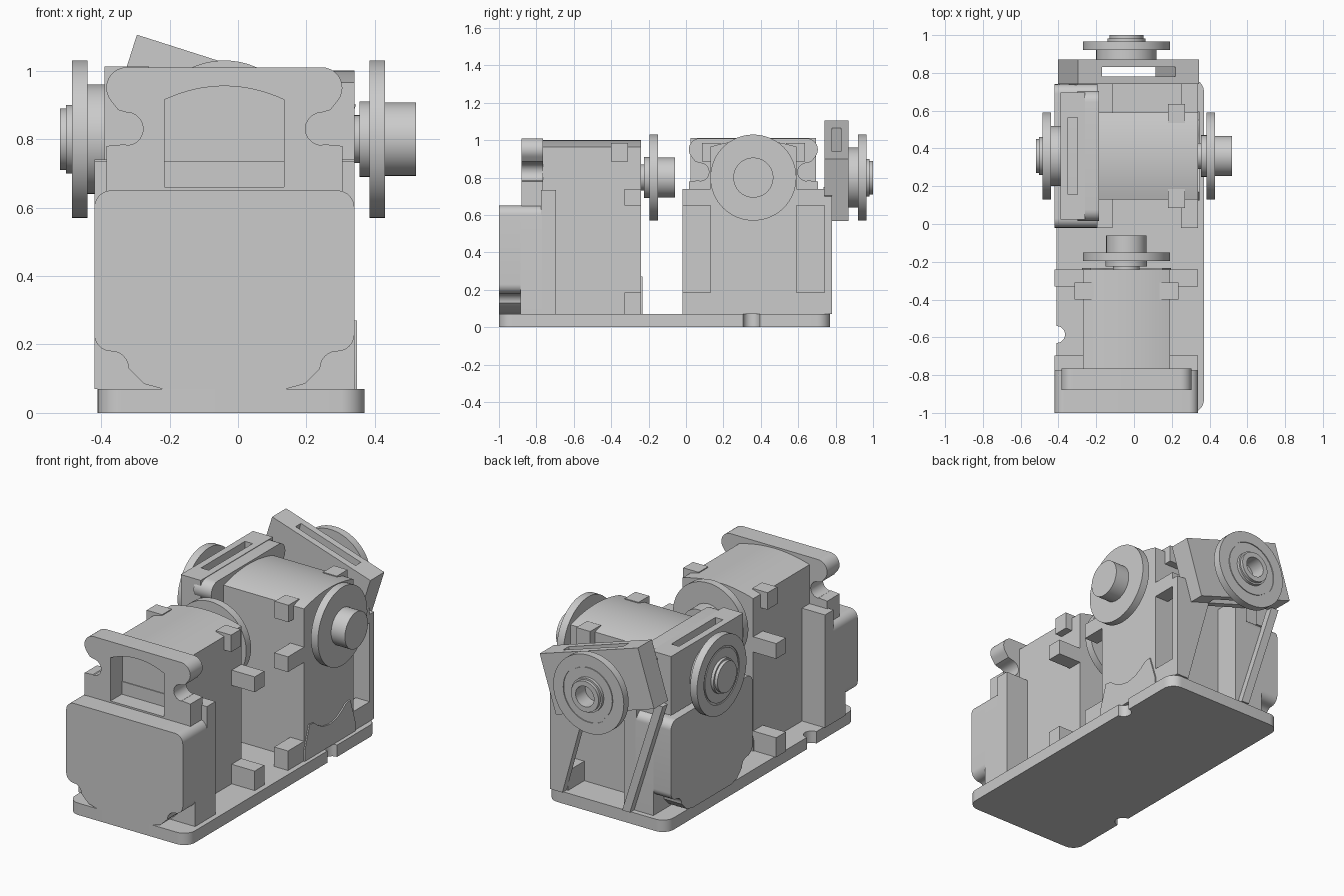
import bpy, bmesh, math
from mathutils import Matrix

if "Cube" in bpy.data.objects:
    bpy.data.objects.remove(bpy.data.objects["Cube"])

T = Matrix.Translation
def R(deg, axis):
    return Matrix.Rotation(math.radians(deg), 4, axis)

def finish(name, bm, mat):
    bmesh.ops.remove_doubles(bm, verts=bm.verts, dist=1e-4)
    bmesh.ops.recalc_face_normals(bm, faces=bm.faces)
    me = bpy.data.meshes.new(name)
    bm.to_mesh(me)
    bm.free()
    me.transform(mat)
    ob = bpy.data.objects.new(name, me)
    bpy.context.collection.objects.link(ob)
    return ob

def prism(name, loops, d0, d1, mat, flat=False):
    """Fill outline (plus hole loops); extrude along Y (XZ outline) or Z (flat)."""
    cu = bpy.data.curves.new(name + "_profile", 'CURVE')
    cu.dimensions, cu.fill_mode, cu.extrude = '2D', 'BOTH', (d1 - d0) / 2
    for pts in loops:
        sp = cu.splines.new('POLY')
        sp.points.add(len(pts) - 1)
        for p, (a, b) in zip(sp.points, pts):
            p.co = (a, b, 0, 1)
        sp.use_cyclic_u = True
    tmp = bpy.data.objects.new(name + "_profile", cu)
    bpy.context.collection.objects.link(tmp)
    bpy.context.view_layer.update()
    me = tmp.to_mesh()
    bm = bmesh.new()
    bm.from_mesh(me)
    tmp.to_mesh_clear()
    bpy.data.objects.remove(tmp)
    mid = (d0 + d1) / 2
    local = T((0, 0, mid)) if flat else T((0, mid, 0)) @ R(90, 'X')
    return finish(name, bm, mat @ local)

def box(name, x0, x1, y0, y1, z0, z1, mat):
    bm = bmesh.new()
    bmesh.ops.create_cube(bm, size=1)
    m = T(((x0 + x1) / 2, (y0 + y1) / 2, (z0 + z1) / 2)) @ Matrix.Diagonal((x1 - x0, y1 - y0, z1 - z0, 1))
    bmesh.ops.transform(bm, matrix=m, verts=bm.verts)
    return finish(name, bm, mat)

def lathe(name, profile, mat, n=64):
    """Spin (radius, y) points around the Y axis."""
    bm = bmesh.new()
    vs = [bm.verts.new((r, y, 0)) for r, y in profile]
    es = [bm.edges.new(p) for p in zip(vs, vs[1:])]
    bmesh.ops.spin(bm, geom=vs + es, cent=(0, 0, 0), axis=(0, 1, 0),
                   angle=2 * math.pi, steps=n, use_merge=True)
    return finish(name, bm, mat)

def arc(cx, cy, r, a0, a1, n=10):
    return [(cx + r * math.cos(math.radians(a0 + (a1 - a0) * i / n)),
             cy + r * math.sin(math.radians(a0 + (a1 - a0) * i / n))) for i in range(n + 1)]

def mirrored(half):
    """Close a right-hand half outline with its mirror image."""
    return half + [(-x, y) for x, y in reversed(half) if abs(x) > 1e-6]

def arched(w, z0, edge, crown, n=16):
    return [(-w, z0), (w, z0)] + [(w * (1 - 2 * i / n), crown - (crown - edge) * (1 - 2 * i / n) ** 2)
                                  for i in range(n + 1)]

def motor_unit(tag, m):
    # narrow main body with a crowned top
    prism(tag + "_motor_body", [arched(.23, .07, .965, 1.0)], -.77, -.24, m)
    # rear cover: outer layer with scooped lower corners
    outer = mirrored([(.18, .07), (.235, .085)] + arc(.33, .13, .05, 180, 90)
                     + arc(.33, .23, .05, 270, 360) + arc(.33, .60, .05, 0, 90))
    prism(tag + "_cover_face", [outer], -1, -.885, m)
    prism(tag + "_cover_middle", [mirrored([(.38, .07)] + arc(.33, .60, .05, 0, 90))], -.885, -.77, m)
    box(tag + "_cover_rim", -.38, .38, -.775, -.695, .07, .735, m)
    # top clamp with round side notches and an arched window
    clamp = mirrored([(.345, .64), (.345, .78)] + [(.29, .785)] + arc(.285, .83, .048, 270, 90)
                     + [(.31, .885)] + arc(.285, .95, .06, -40, 90))
    prism(tag + "_top_clamp", [clamp, arched(.175, .66, .915, .955)], -.88, -.765, m)
    # mounting ears and small top lugs, both sides
    for side, s in (("left", -1), ("right", 1)):
        for level, z0, z1 in (("lower", .07, .185), ("upper", .65, .74)):
            a, b = sorted((s * .22, s * .38))
            box(f"{tag}_{level}_ear_{side}", a, b, -.33, -.24, z0, z1, m)
        a, b = sorted((s * .175, s * .275))
        box(f"{tag}_top_lug_{side}", a, b, -.40, -.31, .885, .985, m)
    # foot on the output face, hollowed under the horn
    foot = mirrored([(.235, .07), (.235, .13), (.19, .27), (.15, .265), (.11, .235), (.06, .21), (0, .20)])
    prism(tag + "_front_foot", [foot], -.25, -.232, m)
    # output horn
    lathe(tag + "_output_horn", [(0, -.30), (.16, -.30), (.16, -.24), (.07, -.24), (.07, -.225),
          (.11, -.225), (.11, -.195), (.23, -.195), (.23, -.15), (.107, -.15), (.107, -.06), (0, -.06)],
          m @ T((0, 0, .8)))

def idler_bracket(tag, m, bored):
    # slotted block carrying a free-running disc
    rect = lambda a, b, c, d: [(a, c), (b, c), (b, d), (a, d)]
    prism(tag + "_slotted_bracket", [rect(-.336, .336, 0, .13), rect(-.205, .205, .04, .09)],
          -.135, .213, m, flat=True)
    prof = [(0, .13), (.16, .13), (.16, .18), (.23, .18), (.23, .225), (.165, .225), (.165, .22),
            (.155, .22), (.155, .225), (.10, .225), (.10, .242), (.09, .242), (.09, .26)]
    prof += [(.06, .26), (.06, .17), (0, .17)] if bored else [(0, .26)]
    lathe(tag + "_idler_disc", prof, m)

# base plate with rounded corners and one half-round notch on each long side
base = (arc(-.34, -.93, .07, 180, 270) + arc(.30, -.93, .07, 270, 360)
        + arc(.37, .35, .045, 270, 90) + arc(.30, .70, .07, 0, 90)
        + arc(-.34, .70, .07, 90, 180) + arc(-.41, -.585, .045, 90, -90))
prism("base_plate", [base], 0, .07, Matrix(), flat=True)

# two motor units, the rear one turned to face right
motor_unit("front", T((-.04, 0, 0)))
motor_unit("rear", T((.58, .36, 0)) @ R(-90, 'Z'))

# idlers: upright behind the rear motor, tilted on the back
idler_bracket("left", T((-.26, .36, .8)) @ R(90, 'Z'), False)
idler_bracket("back", T((-.04, .74, .8)) @ R(17.7, 'Y'), True)

# back support: side panel and slanted strut under the tilted bracket
prism("back_side_panel", [[(.26, .07), (.34, .07), (.34, .70), (.08, .72)]], .74, .78, Matrix())
prism("back_slanted_strut", [[(-.18, .07), (-.13, .07), (-.345, .75), (-.395, .75)]], .735, .78, Matrix())

for ob in bpy.data.objects:
    ob.select_set(ob.type == 'MESH')
bpy.context.view_layer.objects.active = bpy.data.objects["base_plate"]
bpy.ops.object.shade_smooth_by_angle(angle=math.radians(30))
